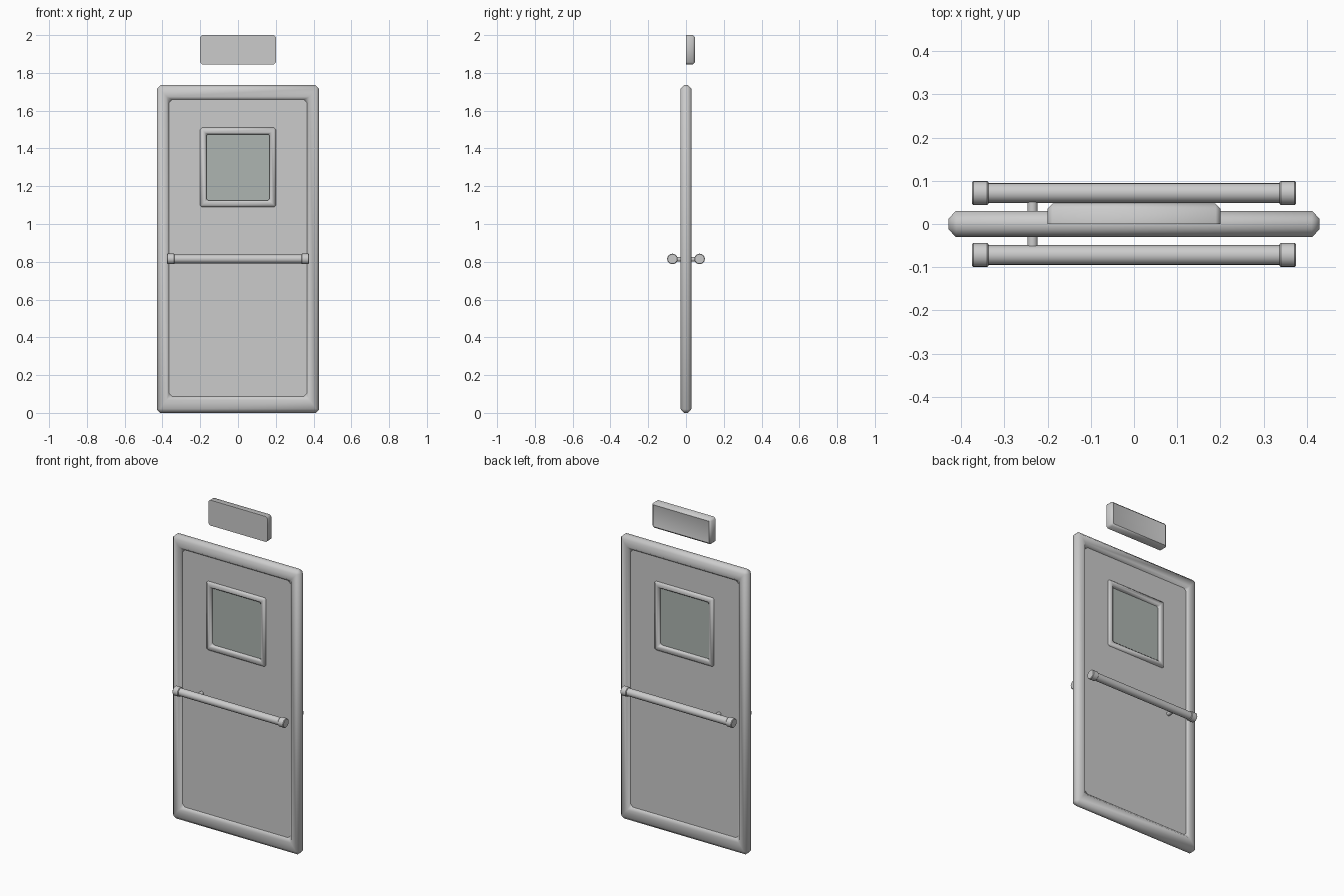
import bpy, bmesh, math
from mathutils import Matrix

if "Cube" in bpy.data.objects:
    bpy.data.objects.remove(bpy.data.objects["Cube"])


def finish(name, bm, bevel=0.0, angle=None):
    bmesh.ops.recalc_face_normals(bm, faces=bm.faces)
    me = bpy.data.meshes.new(name)
    bm.to_mesh(me)
    bm.free()
    ob = bpy.data.objects.new(name, me)
    bpy.context.collection.objects.link(ob)
    if bevel:
        mod = ob.modifiers.new("bevel", "BEVEL")
        mod.width = bevel
        mod.segments = 1
    if angle == "all":
        for p in me.polygons:
            p.use_smooth = True
    elif angle:
        bpy.ops.object.select_all(action="DESELECT")
        ob.select_set(True)
        bpy.context.view_layer.objects.active = ob
        bpy.ops.object.shade_smooth_by_angle(angle=math.radians(angle))
    return ob


def ring(name, outer, inner, depth, bevel=0.0):
    """Rectangular frame; outer and inner are (x0, x1, z0, z1)."""
    bm = bmesh.new()
    loops = []
    for y in (-depth, depth):
        for x0, x1, z0, z1 in (outer, inner):
            loops.append([bm.verts.new((x, y, z)) for x, z in
                          ((x0, z0), (x1, z0), (x1, z1), (x0, z1))])
    fo, fi, bo, bi = loops
    for a, b in ((fo, fi), (fi, bi), (bi, bo), (bo, fo)):
        for i in range(4):
            j = (i + 1) % 4
            bm.faces.new((a[i], a[j], b[j], b[i]))
    return finish(name, bm, bevel, "all" if bevel else None)


def box(name, x0, x1, y0, y1, z0, z1):
    bm = bmesh.new()
    mat = Matrix.Translation(((x0 + x1) / 2, (y0 + y1) / 2, (z0 + z1) / 2)) @ \
        Matrix.Diagonal((x1 - x0, y1 - y0, z1 - z0, 1))
    bmesh.ops.create_cube(bm, size=1, matrix=mat)
    return finish(name, bm)


def rod(name, centre, axis, radius, length, bevel=0.0):
    bm = bmesh.new()
    rot = Matrix.Rotation(math.pi / 2, 4, "Y" if axis == "x" else "X")
    bmesh.ops.create_cone(bm, cap_ends=True, segments=16, radius1=radius, radius2=radius,
                          depth=length, matrix=Matrix.Translation(centre) @ rot)
    return finish(name, bm, bevel, 50)


# Door frame, leaf and window
ring("door_frame", (-0.43, 0.43, 0, 1.735), (-0.362, 0.362, 0.09, 1.655), 0.03, 0.019)
ring("door_panel", (-0.375, 0.375, 0.08, 1.67), (-0.185, 0.185, 1.11, 1.49), 0.014)
ring("window_frame", (-0.2, 0.2, 1.09, 1.51), (-0.167, 0.167, 1.125, 1.475), 0.026, 0.009)
glass = box("window_glass", -0.18, 0.18, -0.006, 0.006, 1.11, 1.49)
mat = bpy.data.materials.new("glass_grey")
mat.diffuse_color = (0.42, 0.46, 0.44, 1)
mat.use_nodes = True
mat.node_tree.nodes["Principled BSDF"].inputs["Base Color"].default_value = mat.diffuse_color
glass.data.materials.append(mat)

# Push bars with end caps on both faces
for side, s in (("front", -1), ("back", 1)):
    y = 0.072 * s
    rod(side + "_push_bar", (0, y, 0.815), "x", 0.023, 0.70)
    for end, e in (("left", -1), ("right", 1)):
        rod(f"{side}_{end}_bar_cap", (0.356 * e, y, 0.815), "x", 0.028, 0.038, 0.003)
rod("bar_spindle", (-0.235, 0, 0.813), "y", 0.012, 0.11)

# Sign box above the door: chamfered, with a recessed back face
bm = bmesh.new()
bmesh.ops.create_cube(bm, size=1, matrix=Matrix.Translation((0, 0.0235, 1.9225)) @
                      Matrix.Diagonal((0.4, 0.047, 0.155, 1)))
edges = [e for e in bm.edges if max(v.co.y for v in e.verts) > 0.04]
bmesh.ops.bevel(bm, geom=edges, offset=0.011, segments=1, affect="EDGES")
back = [f for f in bm.faces if f.normal.y > 0.99]
bmesh.ops.inset_region(bm, faces=back, thickness=0.018, depth=-0.004)
finish("sign_box", bm, angle=50)
